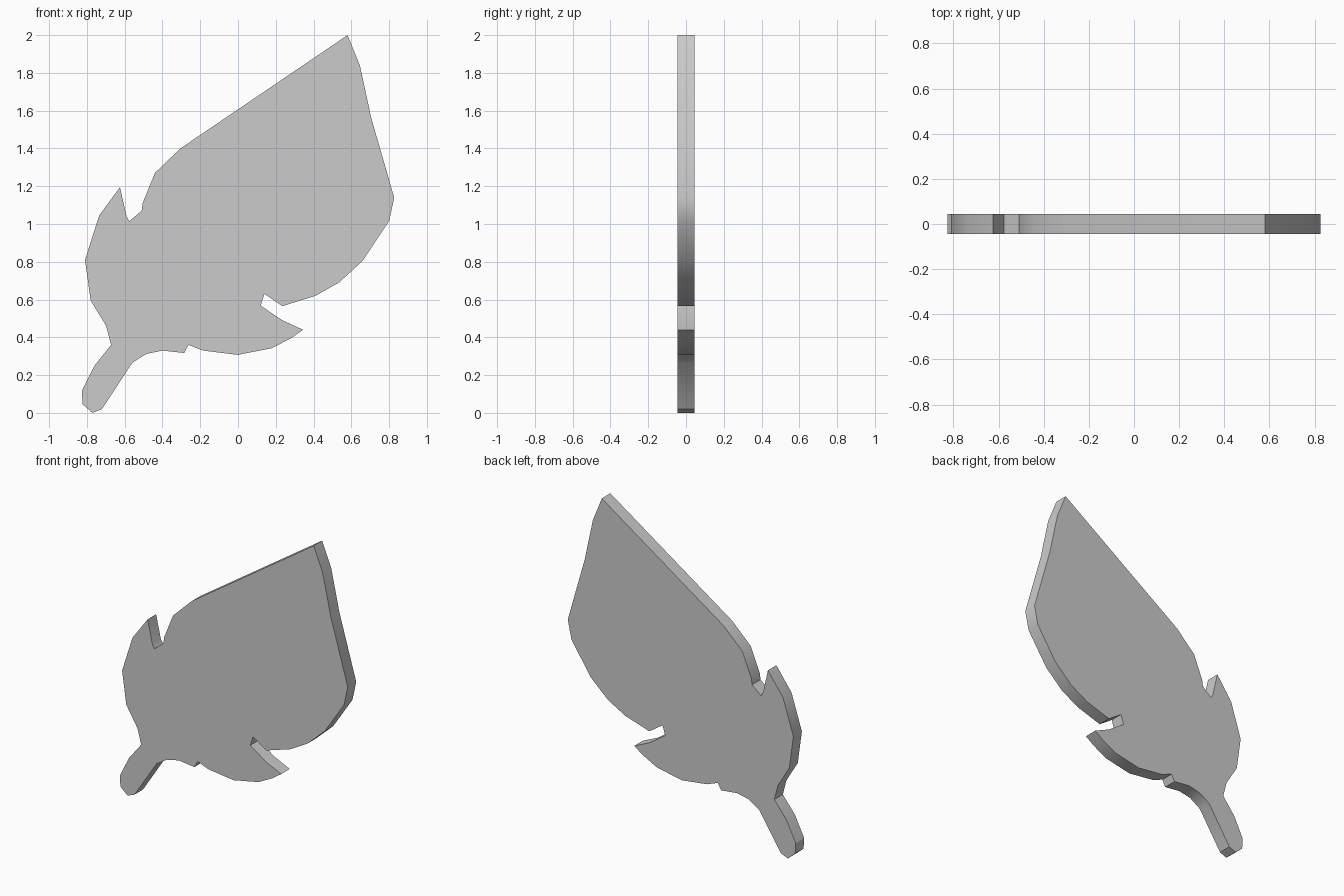
import bpy, bmesh

if "Cube" in bpy.data.objects:
    bpy.data.objects.remove(bpy.data.objects["Cube"])

HALF = 0.044  # half thickness of the leaf

# Leaf outline in front view (x, z), clockwise, grouped by feature
right_side = [(0.58, 2.0), (0.645, 1.84), (0.695, 1.61), (0.703, 1.57), (0.827, 1.14),
              (0.80, 1.015), (0.66, 0.805), (0.535, 0.69), (0.41, 0.62)]
right_notch = [(0.235, 0.565), (0.14, 0.63), (0.12, 0.568), (0.235, 0.49), (0.345, 0.44)]
bottom = [(0.28, 0.395), (0.18, 0.343), (0.0, 0.307), (-0.185, 0.33), (-0.262, 0.36),
          (-0.285, 0.317), (-0.40, 0.33), (-0.485, 0.312), (-0.56, 0.265)]
stem = [(-0.72, 0.02), (-0.77, 0.0), (-0.822, 0.045), (-0.827, 0.115),
        (-0.76, 0.25), (-0.672, 0.36)]
left_side = [(-0.698, 0.46), (-0.78, 0.595), (-0.81, 0.81), (-0.735, 1.045)]
left_notch = [(-0.625, 1.195), (-0.59, 1.04), (-0.575, 1.015), (-0.51, 1.07), (-0.505, 1.11)]
top = [(-0.44, 1.27), (-0.305, 1.40)]
outline = right_side + right_notch + bottom + stem + left_side + left_notch + top

# Flat leaf face pushed through to a thin slab
bm = bmesh.new()
face = bm.faces.new([bm.verts.new((x, -HALF, z)) for x, z in outline])
ext = bmesh.ops.extrude_face_region(bm, geom=[face], use_keep_orig=True)
back = [g for g in ext["geom"] if isinstance(g, bmesh.types.BMVert)]
bmesh.ops.translate(bm, verts=back, vec=(0, 2 * HALF, 0))
bmesh.ops.recalc_face_normals(bm, faces=bm.faces[:])
mesh = bpy.data.meshes.new("leaf")
bm.to_mesh(mesh)
bm.free()
leaf = bpy.data.objects.new("leaf", mesh)
bpy.context.collection.objects.link(leaf)

# Soft rim, crisp front and back borders
bpy.context.view_layer.objects.active = leaf
leaf.select_set(True)
bpy.ops.object.shade_smooth_by_angle(angle=0.52)
